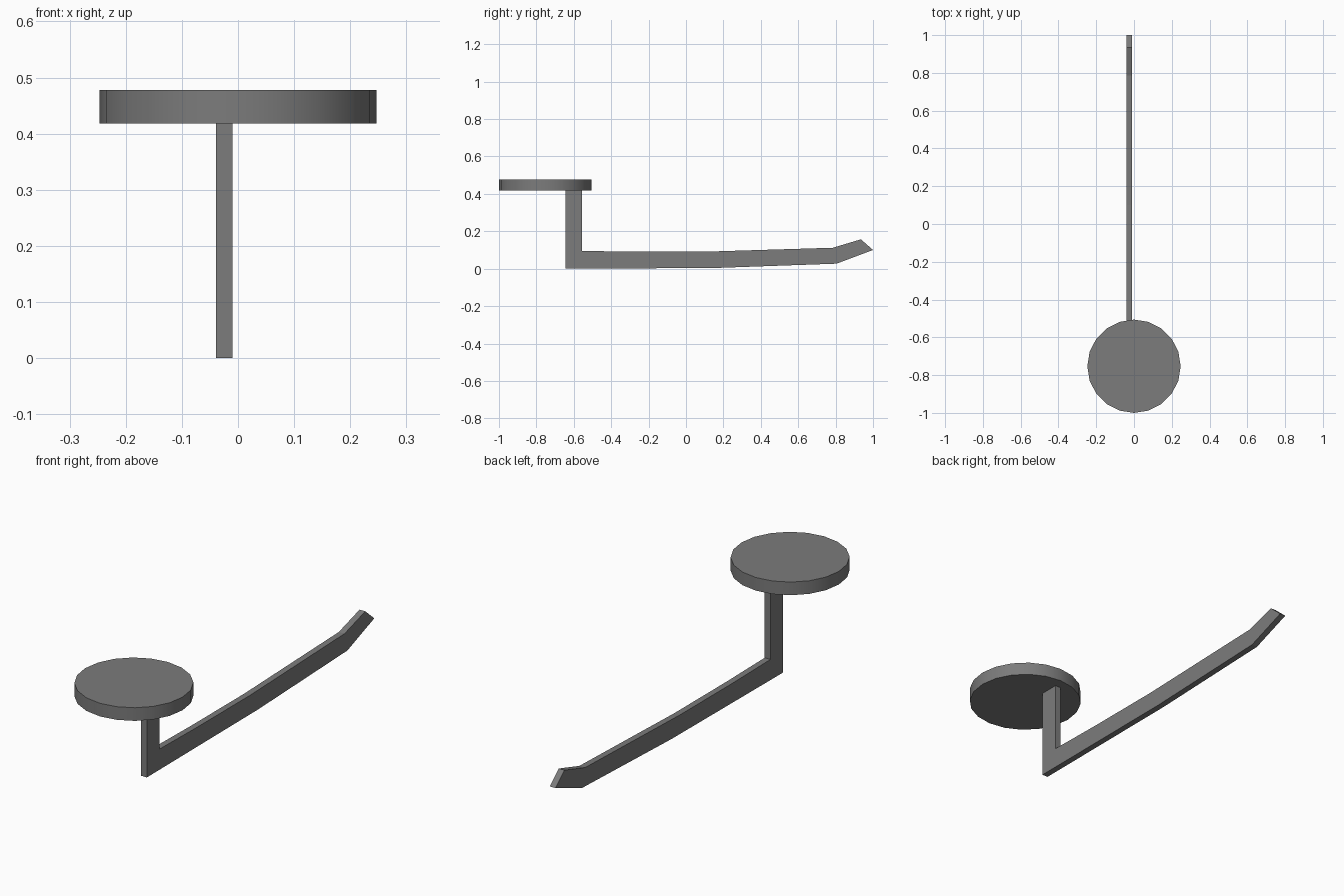
import bpy
import bmesh
from math import radians
from mathutils import Matrix

default = bpy.data.objects.get("Cube")
if default:
    bpy.data.objects.remove(default)

# Single grey material
grey = bpy.data.materials.new("mid grey")
grey.use_nodes = True
grey.diffuse_color = (0.2, 0.2, 0.2, 1)
grey.node_tree.nodes["Principled BSDF"].inputs["Base Color"].default_value = (0.2, 0.2, 0.2, 1)


def add_part(name, bm):
    bmesh.ops.recalc_face_normals(bm, faces=bm.faces)
    mesh = bpy.data.meshes.new(name)
    bm.to_mesh(mesh)
    bm.free()
    mesh.materials.append(grey)
    part = bpy.data.objects.new(name, mesh)
    bpy.context.collection.objects.link(part)
    return part


# Round plate on top of the post
bm = bmesh.new()
bmesh.ops.create_cone(bm, cap_ends=True, segments=20, radius1=0.247, radius2=0.247,
                      depth=0.06, matrix=Matrix.Translation((0, -0.753, 0.448)))
plate = add_part("round_plate", bm)
bpy.context.view_layer.objects.active = plate
plate.select_set(True)
bpy.ops.object.shade_smooth_by_angle(angle=radians(30))

# Flat bar: upright post and long arm with an upturned tip, as a (y, z) side profile
profile = [(-0.645, 0), (0.16, 0.004), (0.805, 0.027), (1.0, 0.1), (0.935, 0.157),
           (0.785, 0.112), (0.1, 0.091), (-0.28, 0.091), (-0.555, 0.095),
           (-0.555, 0.418), (-0.645, 0.418)]
bm = bmesh.new()
side = bm.faces.new([bm.verts.new((-0.039, y, z)) for y, z in profile])
extruded = bmesh.ops.extrude_face_region(bm, geom=[side], use_keep_orig=True)
moved = [g for g in extruded["geom"] if isinstance(g, bmesh.types.BMVert)]
bmesh.ops.translate(bm, verts=moved, vec=(0.029, 0, 0))
add_part("post_and_arm", bm)
